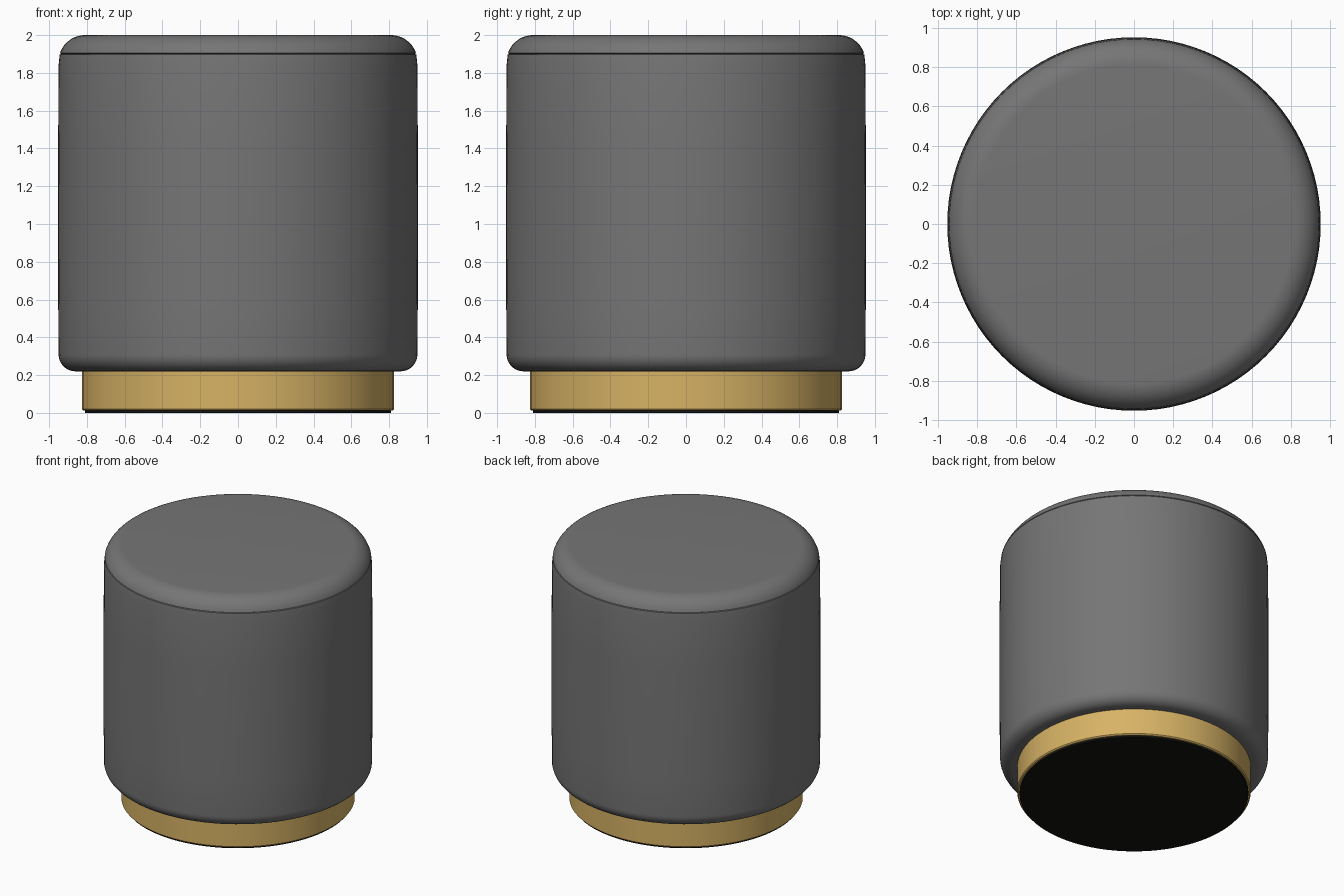
import bpy, bmesh
from math import sin, cos, pi, radians

if "Cube" in bpy.data.objects:
    bpy.data.objects.remove(bpy.data.objects["Cube"])


def material(name, rgb):
    m = bpy.data.materials.new(name)
    m.diffuse_color = (*rgb, 1)
    m.use_nodes = True
    m.node_tree.nodes["Principled BSDF"].inputs["Base Color"].default_value = m.diffuse_color
    return m


def arc(cx, cz, rx, rz, a0, a1, n=8):
    """Points on an elliptical arc in the profile plane (degrees)."""
    return [(cx + rx * cos(radians(a0 + (a1 - a0) * i / n)),
             cz + rz * sin(radians(a0 + (a1 - a0) * i / n))) for i in range(n + 1)]


def lathe(name, profile, mat, sides=96):
    """Closed solid turned about z; profile runs from bottom to top."""
    bm = bmesh.new()
    rings = [[bm.verts.new((r * cos(2 * pi * i / sides), r * sin(2 * pi * i / sides), z))
              for i in range(sides)] for r, z in profile]
    for a, b in zip(rings, rings[1:]):
        for i in range(sides):
            j = (i + 1) % sides
            bm.faces.new((a[i], a[j], b[j], b[i]))
    bm.faces.new(rings[0][::-1])
    bm.faces.new(rings[-1])
    me = bpy.data.meshes.new(name)
    bm.to_mesh(me)
    bm.free()
    ob = bpy.data.objects.new(name, me)
    bpy.context.collection.objects.link(ob)
    me.materials.append(mat)
    bpy.ops.object.select_all(action='DESELECT')
    ob.select_set(True)
    bpy.context.view_layer.objects.active = ob
    bpy.ops.object.shade_smooth_by_angle(angle=radians(35))
    return ob


fabric = material("grey_fabric", (0.18, 0.18, 0.18))
brass = material("brass", (0.68, 0.45, 0.13))
rubber = material("black_rubber", (0.006, 0.006, 0.005))

# Upholstered drum with rounded lower edge, stitched seam and rounded seat
drum = arc(0.86, 0.31, 0.09, 0.09, -90, 0)
drum += [(0.952, 0.6), (0.953, 1.0), (0.952, 1.45), (0.95, 1.84), (0.944, 1.897)]
seam = [(0.936, 1.90), (0.943, 1.904)]
seat = arc(0.81, 1.86, 0.14, 0.14, 20, 90, 10)
lathe("upholstered_seat", drum + seam + seat, fabric)

# Recessed metal plinth
lathe("metal_base", [(0.82, 0.012), (0.827, 0.02), (0.827, 0.225)], brass)

# Thin floor pad
lathe("floor_pad", [(0.81, 0.0), (0.81, 0.015)], rubber)
